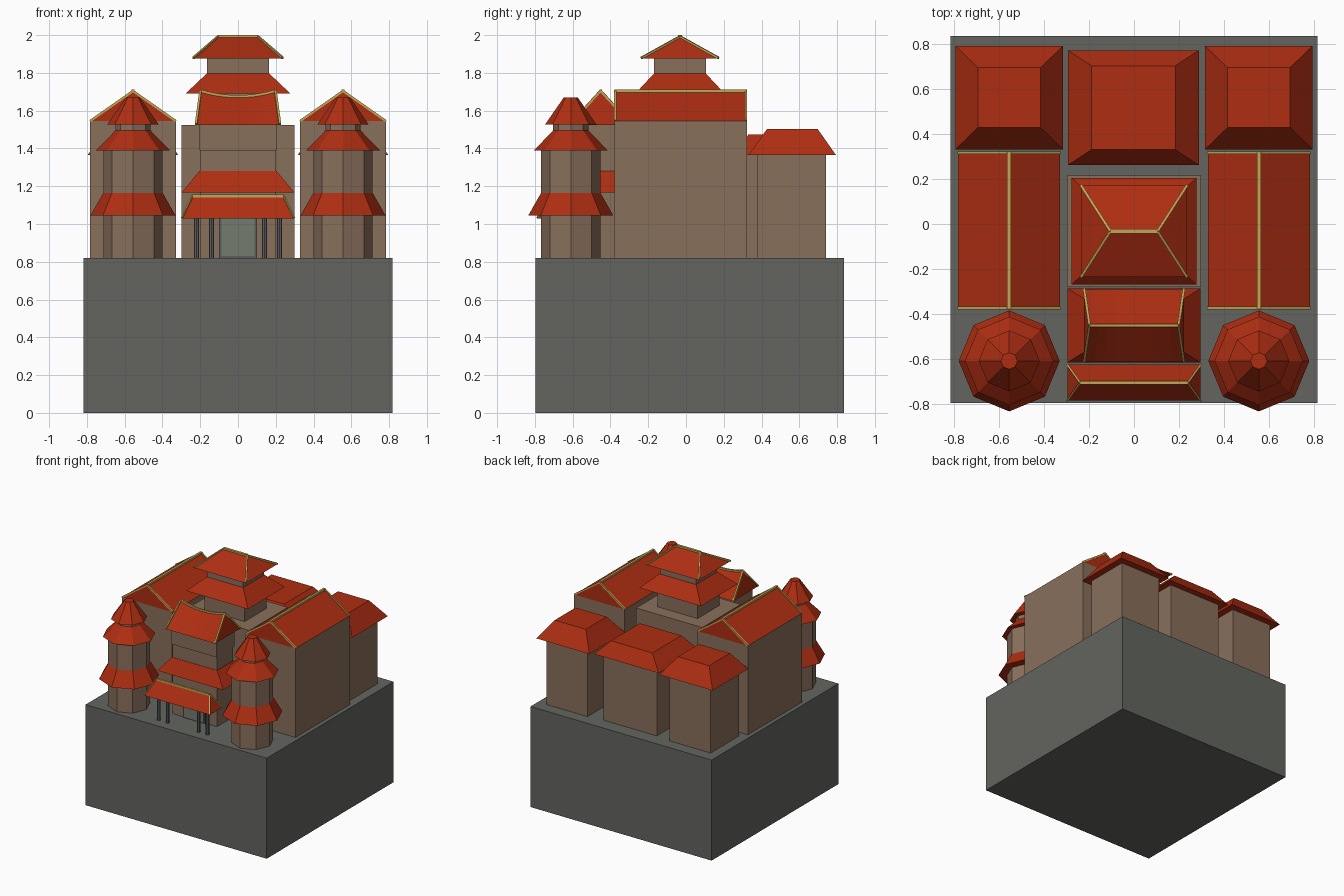
import bpy, bmesh, math
from mathutils import Vector

if "Cube" in bpy.data.objects:
    bpy.data.objects.remove(bpy.data.objects["Cube"])


def material(name, rgb):
    m = bpy.data.materials.new(name)
    m.diffuse_color = (*rgb, 1)
    m.use_nodes = True
    m.node_tree.nodes["Principled BSDF"].inputs["Base Color"].default_value = m.diffuse_color
    return m


STONE = material("stone", (0.125, 0.13, 0.115))
WALL = material("wall", (0.25, 0.16, 0.105))
RED = material("roof_red", (0.42, 0.027, 0.006))
GOLD = material("gold_trim", (0.55, 0.38, 0.09))
POST = material("post_grey", (0.11, 0.11, 0.12))
DOOR = material("door_grey", (0.17, 0.2, 0.16))


def loft(name, sections, mat):
    """Skin a closed solid through equal-length rings of points."""
    bm = bmesh.new()
    rings = [[bm.verts.new(p) for p in s] for s in sections]
    n = len(rings[0])
    for a, b in zip(rings, rings[1:]):
        for i in range(n):
            j = (i + 1) % n
            bm.faces.new((a[i], a[j], b[j], b[i]))
    bm.faces.new(rings[0])
    bm.faces.new(rings[-1])
    bmesh.ops.remove_doubles(bm, verts=bm.verts, dist=1e-5)
    bmesh.ops.recalc_face_normals(bm, faces=bm.faces)
    me = bpy.data.meshes.new(name)
    bm.to_mesh(me)
    bm.free()
    me.materials.append(mat)
    ob = bpy.data.objects.new(name, me)
    bpy.context.collection.objects.link(ob)
    return ob


def rect(cx, cy, hx, hy, z):
    return [(cx - hx, cy - hy, z), (cx + hx, cy - hy, z),
            (cx + hx, cy + hy, z), (cx - hx, cy + hy, z)]


def box(name, cx, cy, hx, hy, z0, z1, mat=WALL):
    return loft(name, [rect(cx, cy, hx, hy, z0), rect(cx, cy, hx, hy, z1)], mat)


def hip_roof(name, cx, cy, low, high, z0, z1):
    """Tapered roof between two half-size pairs; high y of 0 gives a ridge."""
    return loft(name, [rect(cx, cy, *low, z0), rect(cx, cy, *high, z1)], RED)


def prism(name, cx, cy, r0, r1, z0, z1, mat, n=8):
    ring = lambda r, z: [(cx + r * math.cos(2 * math.pi * i / n),
                          cy + r * math.sin(2 * math.pi * i / n), z) for i in range(n)]
    return loft(name, [ring(r0, z0), ring(r1, z1)], mat)


def trim(name, points, w=0.014):
    """Square gold bars along a path."""
    for a, b in zip(points, points[1:]):
        a, b = Vector(a), Vector(b)
        q = (b - a).to_track_quat('Z', 'Y')
        offs = [q @ Vector((x * w / 2, y * w / 2, 0)) for x, y in ((-1, -1), (1, -1), (1, 1), (-1, 1))]
        loft(name, [[a + o for o in offs], [b + o for o in offs]], GOLD)


# stone podium
box("podium", 0, 0.02, 0.817, 0.817, 0, 0.82, STONE)

for s, side in ((-1, "left"), (1, "right")):
    x = s * 0.556
    # octagonal corner tower
    y = -0.61
    prism(side + "_tower_wall", x, y, 0.157, 0.157, 0.82, 1.42, WALL)
    prism(side + "_tower_low_roof", x, y, 0.225, 0.157, 1.045, 1.165, RED)
    prism(side + "_tower_mid_roof", x, y, 0.197, 0.093, 1.388, 1.495, RED)
    prism(side + "_tower_upper_wall", x, y, 0.093, 0.093, 1.48, 1.55, WALL)
    prism(side + "_tower_top_roof", x, y, 0.136, 0.037, 1.527, 1.67, RED)

    # long gabled hall
    y0, y1, h = -0.378, 0.322, 0.227
    box(side + "_hall_wall", x, (y0 + y1) / 2, h, (y1 - y0) / 2, 0.82, 1.545)
    gable = lambda yy: [(x - h, yy, 1.545), (x + h, yy, 1.545), (x, yy, 1.702)]
    loft(side + "_hall_roof", [gable(y0), gable(y1)], RED)
    for yy in (y0 + 0.004, y1 - 0.004):
        trim(side + "_hall_gable_trim",
             [(x - h, yy, 1.545), (x, yy, 1.704), (x + h, yy, 1.545)], 0.012)
    trim(side + "_hall_ridge", [(x, y0, 1.702), (x, y1, 1.702)], 0.018)

    # back corner pavilion
    box(side + "_pavilion_wall", x, 0.558, 0.185, 0.182, 0.82, 1.37)
    hip_roof(side + "_pavilion_roof", x, 0.563, (0.24, 0.231), (0.14, 0.134), 1.365, 1.503)

# back middle pavilion
box("rear_wall", -0.003, 0.518, 0.24, 0.205, 0.82, 1.37)
hip_roof("rear_roof", -0.003, 0.518, (0.292, 0.256), (0.187, 0.187), 1.365, 1.475)

# central keep with two stacked roofs
ky = -0.032
box("keep_wall", 0, ky, 0.299, 0.248, 0.82, 1.525)
box("keep_middle_wall", 0, ky, 0.18, 0.14, 1.525, 1.70)
hip_roof("keep_lower_roof", 0, ky, (0.278, 0.237), (0.165, 0.137), 1.69, 1.797)
box("keep_upper_wall", 0, ky, 0.163, 0.137, 1.78, 1.885)
hip_roof("keep_top_roof", 0, ky, (0.236, 0.204), (0.105, 0), 1.877, 1.992)
trim("keep_ridge", [(-0.105, ky, 1.99), (0.105, ky, 1.99)], 0.02)
for sx in (-1, 1):
    for sy in (-1, 1):
        trim("keep_hip_trim", [(sx * 0.105, ky, 1.992),
                               (sx * 0.236, ky + sy * 0.204, 1.879)], 0.012)

# gatehouse body and skirt roof
gy = -0.452
box("gate_wall", 0, gy, 0.2, 0.105, 0.82, 1.39)
box("gate_upper_wall", 0, gy, 0.203, 0.115, 1.39, 1.53)
hip_roof("gate_skirt_roof", 0, gy, (0.297, 0.165), (0.205, 0.108), 1.168, 1.28)

# gatehouse saddle roof with a sagging ridge
ts = [i / 5 - 1 for i in range(11)]
ridge = [(0.198 * t, gy, 1.675 + 0.03 * t * t) for t in ts]
loft("gate_saddle_roof", [[(0.222 * t, gy - 0.162, 1.525), (0.222 * t, gy + 0.162, 1.525), r]
                          for t, r in zip(ts, ridge)], RED)
trim("gate_ridge", ridge, 0.014)
for sx in (-1, 1):
    trim("gate_gable_trim", [(sx * 0.222, gy - 0.162, 1.528), (sx * 0.198, gy, 1.705),
                             (sx * 0.222, gy + 0.162, 1.528)], 0.012)

# porch roof, posts and door
py = -0.707
hip_roof("porch_roof", 0, py, (0.297, 0.08), (0.24, 0), 1.03, 1.15)
trim("porch_ridge", [(-0.24, py, 1.148), (0.24, py, 1.148)], 0.016)
for sx in (-1, 1):
    for sy in (-1, 1):
        trim("porch_hip_trim", [(sx * 0.24, py, 1.15), (sx * 0.297, py + sy * 0.08, 1.032)], 0.009)
    for px in (0.14, 0.22):
        prism("porch_post", sx * px, py, 0.014, 0.014, 0.82, 1.04, POST)
box("door_frame", 0, -0.558, 0.1, 0.008, 0.82, 1.05, POST)
box("door", 0, -0.566, 0.088, 0.006, 0.83, 1.04, DOOR)
